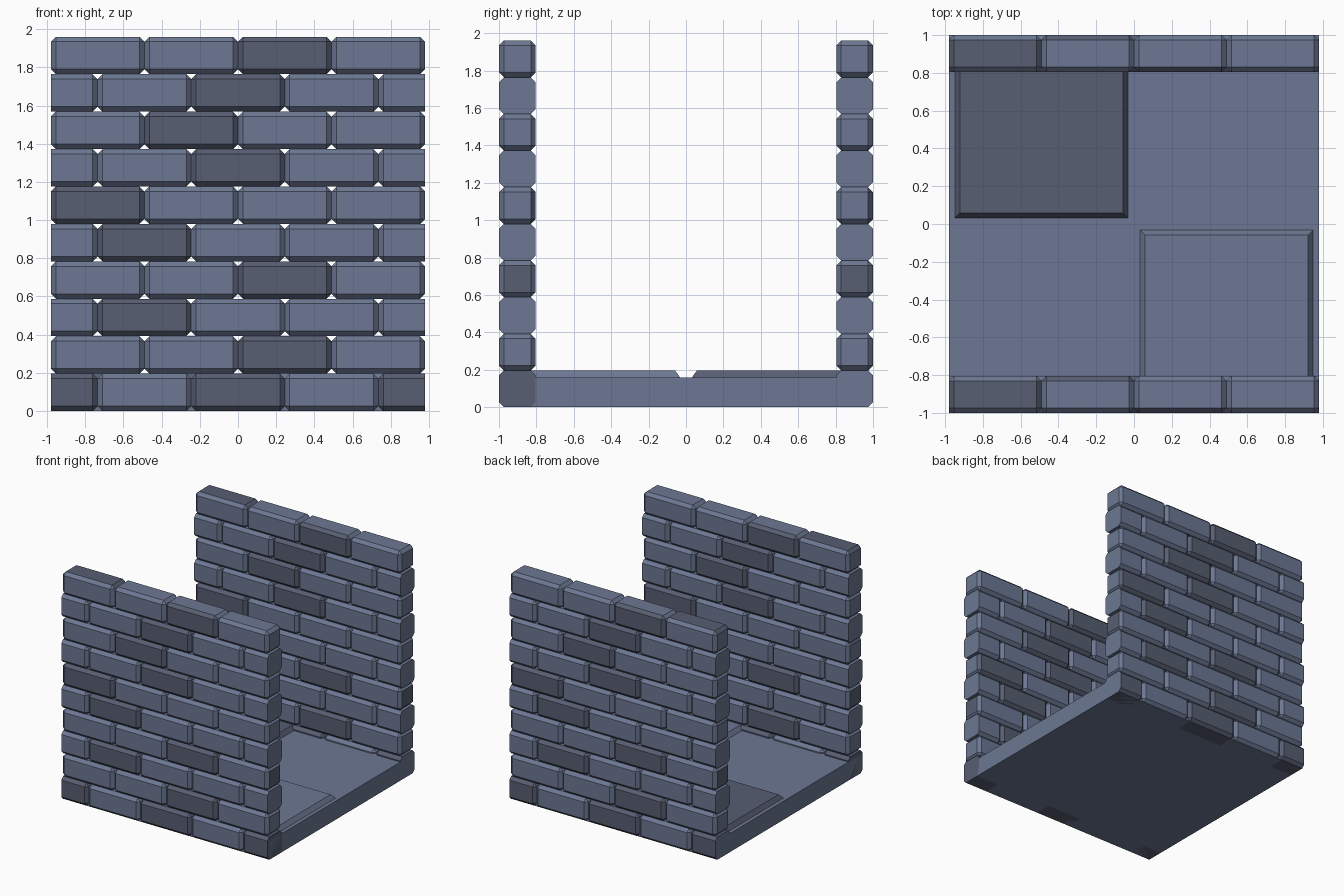
import bpy, bmesh
from mathutils import Matrix, Vector

if "Cube" in bpy.data.objects:
    bpy.data.objects.remove(bpy.data.objects["Cube"])

HALF = 0.98            # half width of the block in x
L, H, T = 0.49, 0.196, 0.196   # brick length, height, thickness
CH = 0.026             # chamfer


def material(name, rgb):
    m = bpy.data.materials.new(name)
    m.diffuse_color = (*rgb, 1)
    m.use_nodes = True
    m.node_tree.nodes["Principled BSDF"].inputs["Base Color"].default_value = m.diffuse_color
    return m


MATS = [material("blue_grey_stone", (0.15, 0.187, 0.29)),
        material("dark_stone", (0.096, 0.112, 0.168))]


def finish(name, bm):
    me = bpy.data.meshes.new(name)
    bm.normal_update()
    bm.to_mesh(me)
    bm.free()
    for m in MATS:
        me.materials.append(m)
    ob = bpy.data.objects.new(name, me)
    bpy.context.collection.objects.link(ob)
    return ob


def box(bm, lo, hi):
    lo, hi = Vector(lo), Vector(hi)
    mat = Matrix.Translation((lo + hi) / 2) @ Matrix.Diagonal((*(hi - lo), 1))
    return bmesh.ops.create_cube(bm, size=1, matrix=mat)["verts"]


# Dark bricks in each course, counted from the left as seen facing the wall
DARK = [{0, 2, 4}, {2}, {1}, {2}, {1}, {0}, {2}, {1}, {2}, {2}]


def add_brick(wall, x0, y, row, i, count):
    bm = bmesh.new()
    box(bm, (x0, y - T / 2, row * H), (x0 + L, y + T / 2, (row + 1) * H))
    bmesh.ops.bevel(bm, geom=bm.edges[:], offset=CH, offset_type='OFFSET',
                    segments=1, affect='EDGES', profile=0.5)
    # half bricks are cut flush with the wall end
    for s in (-1, 1):
        if s * (x0 + L / 2) > HALF - 0.1:
            bmesh.ops.bisect_plane(bm, geom=bm.verts[:] + bm.edges[:] + bm.faces[:],
                                   plane_co=(s * HALF, 0, 0), plane_no=(s, 0, 0),
                                   clear_outer=True)
            bmesh.ops.holes_fill(bm, edges=[e for e in bm.edges if e.is_boundary])
    bmesh.ops.recalc_face_normals(bm, faces=bm.faces[:])
    for f in bm.faces:
        n = f.normal
        if n.y > 0.3:
            dark = count - 1 - i in DARK[row]     # pattern turns with the side
        elif n.y < -0.3:
            dark = i in DARK[row]
        elif abs(n.x) > 0.9:
            dark = row == 3 or (row == 0 and y < 0)
        elif n.z > 0.3 and row == 9:
            dark = i == 0
        else:
            dark = i in DARK[row]
        f.material_index = int(dark)
    tmp = bpy.data.meshes.new("tmp")
    bm.to_mesh(tmp)
    bm.free()
    wall.from_mesh(tmp)
    bpy.data.meshes.remove(tmp)


# Brick walls in running bond
for name, y in (("front_brick_wall", -1 + T / 2), ("back_brick_wall", 1 - T / 2)):
    wall = bmesh.new()
    for row in range(10):
        count = 4 if row % 2 else 5
        start = -count * L / 2
        for i in range(count):
            add_brick(wall, start + i * L, y, row, i, count)
    finish(name, wall)

# Floor slab
bm = bmesh.new()
box(bm, (-HALF, -0.974, 0), (HALF, 0.974, 0.16))
finish("floor_slab", bm)

# Raised floor tiles with sloping edges, in two opposite quarters
for name, sx, sy, mi in (("dark_floor_tile", -1, 1, 1), ("light_floor_tile", 1, -1, 0)):
    bm = bmesh.new()
    c = Vector((sx * 0.49, sy * 0.49))
    for v in box(bm, (c.x - 0.465, c.y - 0.465, 0.15), (c.x + 0.465, c.y + 0.465, 0.196)):
        if v.co.z > 0.18:
            v.co.xy = c + (v.co.xy - c) * (0.432 / 0.465)
    for f in bm.faces:
        f.material_index = mi
    finish(name, bm)
